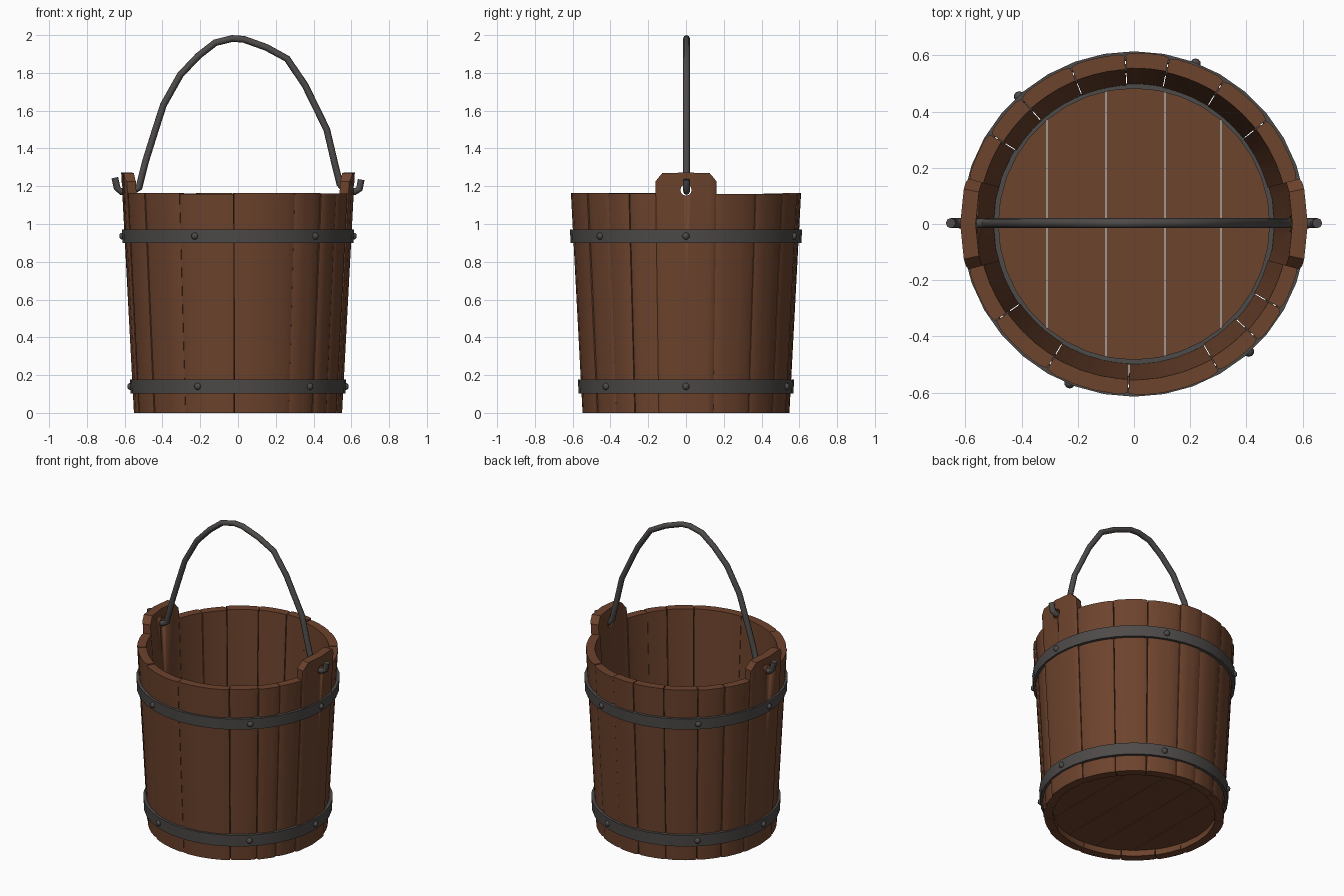
import bpy, bmesh, math, random
from mathutils import Vector, Matrix

if "Cube" in bpy.data.objects:
    bpy.data.objects.remove(bpy.data.objects["Cube"])

random.seed(4)


def material(name, color):
    m = bpy.data.materials.new(name)
    m.diffuse_color = (*color, 1)
    m.use_nodes = True
    m.node_tree.nodes["Principled BSDF"].inputs["Base Color"].default_value = m.diffuse_color
    return m


WOOD = material("brown wood", (0.152, 0.056, 0.026))
IRON = material("dark iron", (0.075, 0.069, 0.066))


def finish(bm, name, mat, angle=35):
    bmesh.ops.recalc_face_normals(bm, faces=bm.faces)
    me = bpy.data.meshes.new(name)
    bm.to_mesh(me)
    bm.free()
    me.materials.append(mat)
    ob = bpy.data.objects.new(name, me)
    bpy.context.collection.objects.link(ob)
    bpy.ops.object.select_all(action='DESELECT')
    ob.select_set(True)
    bpy.context.view_layer.objects.active = ob
    bpy.ops.object.shade_smooth_by_angle(angle=math.radians(angle))
    return ob


def outer_r(z):
    return 0.545 + 0.053 * z


THICK = 0.055
GAP = 0.0035


def stave(name, a0, a1, tops, dr=0.0):
    """Curved board between two angles; tops = list of (fraction, top height)."""
    bm = bmesh.new()
    cols = []
    pad = GAP / 0.58 / 2
    a0, a1 = math.radians(a0) + pad, math.radians(a1) - pad
    for f, top in tops:
        a = a0 + (a1 - a0) * f
        edge = 0.006 if f in (0, 1) else 0.0      # rounded long edges
        col = []
        for z in (0.0, 0.55, top):
            ro = outer_r(z) + dr - edge
            ri = outer_r(z) + dr - THICK
            col.append([bm.verts.new((r * math.cos(a), r * math.sin(a), z)) for r in (ri, ro)])
        cols.append(col)
    for c, d in zip(cols, cols[1:]):
        for k in range(2):
            bm.faces.new((c[k][1], d[k][1], d[k + 1][1], c[k + 1][1]))
            bm.faces.new((c[k][0], c[k + 1][0], d[k + 1][0], d[k][0]))
        bm.faces.new((c[0][0], d[0][0], d[0][1], c[0][1]))
        bm.faces.new((c[2][0], c[2][1], d[2][1], d[2][0]))
    for c in (cols[0], cols[-1]):
        for k in range(2):
            bm.faces.new((c[k][0], c[k][1], c[k + 1][1], c[k + 1][0]))
    return finish(bm, name, WOOD)


# Ordinary staves, irregular widths
back = [15, 38, 58, 78, 93, 112, 132, 148, 165]
front = [195, 215, 239, 268, 300, 317, 330, 345]
for side, seams in (("back", back), ("front", front)):
    for i, (a, b) in enumerate(zip(seams, seams[1:])):
        h = 1.16 + random.uniform(-0.005, 0.006)
        stave(f"{side}_stave_{i + 1}", a, b, [(f, h) for f in (0, 0.12, 0.37, 0.63, 0.88, 1)],
              random.uniform(-0.003, 0.004))

# Tall ear staves with clipped corners and a hole for the handle
bm = bmesh.new()
bmesh.ops.create_cone(bm, cap_ends=True, segments=12, radius1=0.03, radius2=0.03, depth=2,
                      matrix=Matrix.Translation((0, 0, 1.18)) @ Matrix.Rotation(math.pi / 2, 4, 'Y'))
cutter = finish(bm, "handle_hole_cutter", WOOD)
cutter.hide_render = True
cutter.hide_viewport = True
cutter.display_type = 'WIRE'
for name, mid in (("right_ear_stave", 0), ("left_ear_stave", 180)):
    ear = stave(name, mid - 15.5, mid + 15.5,
                [(0, 1.225), (0.04, 1.24), (0.12, 1.27), (0.5, 1.272), (0.88, 1.27), (0.96, 1.24), (1, 1.225)],
                0.006)
    mod = ear.modifiers.new("handle hole", 'BOOLEAN')
    mod.object = cutter
    mod.solver = 'EXACT'


# Floor planks with narrow gaps
def plank(name, x0, x1, r=0.5, z0=0.04, z1=0.09, n=8):
    bm = bmesh.new()
    xs = [x0 + (x1 - x0) * i / n for i in range(n + 1)]
    ring = [(x, -math.sqrt(max(r * r - x * x, 1e-5))) for x in xs]
    ring += [(x, -y) for x, y in reversed(ring)]
    face = bm.faces.new([bm.verts.new((x, y, z0)) for x, y in ring])
    ext = bmesh.ops.extrude_face_region(bm, geom=[face])
    bmesh.ops.translate(bm, vec=(0, 0, z1 - z0),
                        verts=[v for v in ext["geom"] if isinstance(v, bmesh.types.BMVert)])
    finish(bm, name, WOOD)


cuts = [-0.5, -0.31, -0.1, 0.11, 0.31, 0.5]
for i, (a, b) in enumerate(zip(cuts, cuts[1:])):
    plank(f"floor_plank_{i + 1}", a + 0.002, b - 0.002)


# Iron bands: a four-point section spun round the bucket
def band(name, section, n=36):
    bm = bmesh.new()
    rings = []
    for i in range(n):
        a = 2 * math.pi * i / n
        rings.append([bm.verts.new((r * math.cos(a), r * math.sin(a), z)) for r, z in section])
    m = len(section)
    for i in range(n):
        p, q = rings[i], rings[(i + 1) % n]
        for k in range(m):
            bm.faces.new((p[k], q[k], q[(k + 1) % m], p[(k + 1) % m]))
    finish(bm, name, IRON)


def hoop(name, z0, z1):
    band(name, [(outer_r(z0) - 0.01, z0), (outer_r(z0) + 0.018, z0),
                (outer_r(z1) + 0.018, z1), (outer_r(z1) - 0.01, z1)])


hoop("upper_hoop", 0.9, 0.972)
hoop("lower_hoop", 0.102, 0.178)
band("inner_floor_ring", [(0.482, 0.085), (0.5, 0.085), (0.5, 0.112), (0.482, 0.112)])

# Rivets on both hoops
for label, z in (("upper", 0.936), ("lower", 0.14)):
    for i, deg in enumerate((0, 69, 132, 180, 248, 312)):
        a = math.radians(deg)
        bm = bmesh.new()
        bmesh.ops.create_uvsphere(bm, u_segments=10, v_segments=6, radius=0.019)
        r = outer_r(z) + 0.016
        bmesh.ops.translate(bm, verts=bm.verts, vec=(r * math.cos(a), r * math.sin(a), z))
        finish(bm, f"{label}_rivet_{i + 1}", IRON)

# Handle: slightly crooked bent rod with hooked ends
path = [(-0.652, 1.245), (-0.64, 1.19), (-0.62, 1.172), (-0.56, 1.172), (-0.525, 1.19), (-0.49, 1.33),
        (-0.44, 1.49), (-0.395, 1.63), (-0.305, 1.79), (-0.21, 1.89), (-0.12, 1.96), (-0.03, 1.982),
        (0.03, 1.978), (0.15, 1.935), (0.26, 1.875), (0.355, 1.735), (0.47, 1.5), (0.51, 1.33),
        (0.54, 1.21), (0.57, 1.172), (0.62, 1.172), (0.643, 1.185), (0.652, 1.235)]
bm = bmesh.new()
pts = [Vector((x, 0.003, z)) for x, z in path]
rings = []
SIDES, ROD = 8, 0.018
for i, p in enumerate(pts):
    t = (pts[min(i + 1, len(pts) - 1)] - pts[max(i - 1, 0)]).normalized()
    side = Vector((0, 1, 0))
    up = t.cross(side)
    rings.append([bm.verts.new(p + ROD * (math.cos(w) * side + math.sin(w) * up))
                  for w in (2 * math.pi * k / SIDES for k in range(SIDES))])
for p, q in zip(rings, rings[1:]):
    for k in range(SIDES):
        bm.faces.new((p[k], p[(k + 1) % SIDES], q[(k + 1) % SIDES], q[k]))
bm.faces.new(rings[0])
bm.faces.new(rings[-1])
finish(bm, "handle", IRON, 50)
